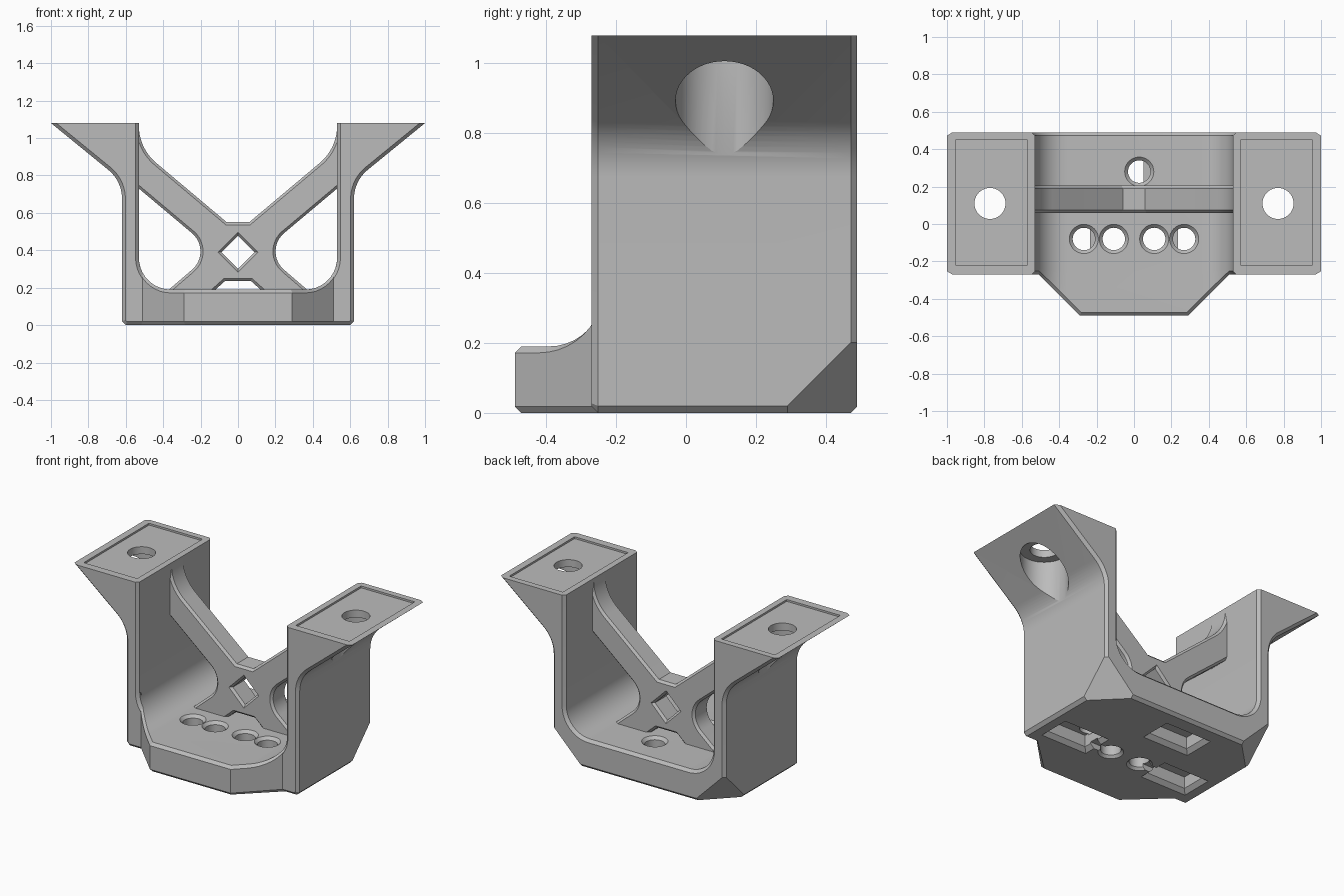
import bpy, bmesh, math
from mathutils import Vector, Matrix

old = bpy.data.objects.get("Cube")
if old:
    bpy.data.objects.remove(old, do_unlink=True)

grey = bpy.data.materials.new("matte grey")
grey.use_nodes = True
grey.diffuse_color = (0.5, 0.5, 0.5, 1)
grey.node_tree.nodes["Principled BSDF"].inputs["Base Color"].default_value = (0.5, 0.5, 0.5, 1)


def finish(bm, name):
    bmesh.ops.recalc_face_normals(bm, faces=bm.faces)
    mesh = bpy.data.meshes.new(name)
    bm.to_mesh(mesh)
    bm.free()
    mesh.materials.append(grey)
    obj = bpy.data.objects.new(name, mesh)
    bpy.context.collection.objects.link(obj)
    return obj


def rounded(points, steps=10):
    """Outline from (x, z, radius) corners, with arcs where radius is set."""
    out = []
    for i, (x, z, r) in enumerate(points):
        p = Vector((x, z))
        if not r:
            out.append(p)
            continue
        a = (Vector(points[i - 1][:2]) - p).normalized()
        b = (Vector(points[(i + 1) % len(points)][:2]) - p).normalized()
        half = a.angle(b) / 2
        centre = p + (a + b).normalized() * r / math.sin(half)
        start = p + a * r / math.tan(half) - centre
        end = p + b * r / math.tan(half) - centre
        turn = math.atan2(start.x * end.y - start.y * end.x, start.dot(end))
        for k in range(steps + 1):
            t = turn * k / steps
            c, s = math.cos(t), math.sin(t)
            out.append(centre + Vector((c * start.x - s * start.y, s * start.x + c * start.y)))
    return out


def mirrored(half):
    return half + [(-x, z, r) for x, z, r in reversed(half)]


def prism(outline, y0, y1):
    bm = bmesh.new()
    face = bm.faces.new([bm.verts.new((p.x, y0, p.y)) for p in outline])
    ext = bmesh.ops.extrude_face_region(bm, geom=[face])["geom"]
    bmesh.ops.translate(bm, vec=(0, y1 - y0, 0), verts=[g for g in ext if isinstance(g, bmesh.types.BMVert)])
    bmesh.ops.recalc_face_normals(bm, faces=bm.faces)
    return bm


def chamfer(bm, edges, size):
    bmesh.ops.bevel(bm, geom=edges, offset=size, segments=1, affect='EDGES', profile=0.5)


def rim(bm, top):
    """Edges around both end caps, leaving out those lying on the top."""
    return [e for e in bm.edges
            if abs(e.verts[0].co.y - e.verts[1].co.y) < 1e-5
            and min(v.co.z for v in e.verts) < top - 0.001]


def slice_off(bm, point, normal):
    bmesh.ops.bisect_plane(bm, geom=bm.verts[:] + bm.edges[:] + bm.faces[:],
                           plane_co=point, plane_no=normal, clear_outer=True)
    bmesh.ops.holes_fill(bm, edges=[e for e in bm.edges if e.is_boundary], sides=0)
    bmesh.ops.recalc_face_normals(bm, faces=bm.faces)


def lathe(rings, sides, place, scale=(1, 1)):
    """Stacked rings of (radius x, radius y, height), used as a cutter."""
    bm = bmesh.new()
    turn = math.pi / 4 if sides == 4 else 0
    loops = [[bm.verts.new((rx * math.cos(turn + math.tau * i / sides),
                            ry * math.sin(turn + math.tau * i / sides), z))
              for i in range(sides)] for rx, ry, z in rings]
    for lo, hi in zip(loops, loops[1:]):
        for i in range(sides):
            j = (i + 1) % sides
            bm.faces.new((lo[i], lo[j], hi[j], hi[i]))
    bm.faces.new(loops[0])
    bm.faces.new(loops[-1])
    bmesh.ops.transform(bm, matrix=place, verts=bm.verts)
    return finish(bm, "cutter")


def box(x, y, z, sx, sy, sz):
    k = math.sqrt(0.5)
    return lathe([(sx * k, sy * k, -sz / 2), (sx * k, sy * k, sz / 2)], 4, Matrix.Translation((x, y, z)))


def carve(obj, cutter):
    cutter.hide_render = True
    mod = obj.modifiers.new("carve", 'BOOLEAN')
    mod.operation, mod.solver, mod.object = 'DIFFERENCE', 'EXACT', cutter
    bpy.context.view_layer.objects.active = obj
    bpy.ops.object.modifier_apply(modifier=mod.name)
    bpy.data.objects.remove(cutter, do_unlink=True)


# U-shaped cradle with slanted flanges
cradle = prism(rounded(mirrored([
    (0.36, 0.19, 0), (0.53, 0.19, 0.17), (0.53, 1.08, 0), (1, 1.08, 0),
    (0.62, 0.77, 0.2), (0.62, 0.02, 0), (0.60, 0, 0)][1:])), -0.27, 0.49)
chamfer(cradle, rim(cradle, 1.08), 0.018)
for s in (-1, 1):
    slice_off(cradle, (s * 0.62, 0.27, 0), Vector((s, 1, -1)).normalized())
cradle = finish(cradle, "cradle_body")

# Front tongue continuing the curved floor
tongue = prism(rounded(mirrored([(0.53, 0, 0), (0.53, 0.36, 0), (0.53, 0.19, 0.1699)])), -0.49, -0.24)
for s in (-1, 1):
    slice_off(tongue, (s * 0.29, -0.49, 0), Vector((s, -1, 0)).normalized())
front_edges = [e for e in tongue.edges
               if sum(f.normal.y < -0.5 for f in e.link_faces) == 1
               and (e.verts[0].co - e.verts[1].co).xy.length > 1e-4]
chamfer(tongue, front_edges, 0.018)
tongue = finish(tongue, "front_tongue")

# Crossed brace between the walls
brace = prism(rounded(mirrored([
    (0.06, 0.55, 0), (0.53, 0.945, 0.26), (0.53, 1.07, 0), (0.56, 1.07, 0), (0.56, 0.755, 0),
    (0.131, 0.395, 0.128), (0.398, 0.165, 0), (0.148, 0.165, 0), (0.07, 0.235, 0)])), 0.06, 0.205)
chamfer(brace, rim(brace, 2), 0.014)
brace = finish(brace, "cross_brace")

# Diamond opening with flared mouths
diamond = [(0.13, 0.115, -0.09), (0.115, 0.1, -0.0725), (0.095, 0.083, -0.058),
           (0.095, 0.083, 0.058), (0.115, 0.1, 0.0725), (0.13, 0.115, 0.09)]
place = (Matrix.Translation((0, 0.1325, 0.39)) @ Matrix.Rotation(math.pi / 2, 4, 'X')
         @ Matrix.Rotation(math.pi / 4, 4, 'Z'))
diamond = [((a + b) / 2, (a + b) / 2, z) for a, b, z in diamond]
carve(brace, lathe(diamond, 4, place))

# Flange recess, screw hole and counterbore from below
for s in (-1, 1):
    carve(cradle, box(s * 0.7625, 0.115, 1.1, 0.385, 0.67, 0.064))
    at = Matrix.Translation((s * 0.77, 0.11, 0))
    carve(cradle, lathe([(0.14, 0.14, 0.4), (0.14, 0.14, 1.02)], 48, at))
    carve(cradle, lathe([(0.083, 0.083, 0.9), (0.083, 0.083, 1.2)], 40, at))


# Floor holes, flared at the top, and flared pockets underneath
def floor_hole(x, y, bottom):
    carve(cradle, lathe([(r, r, z) for r, z in bottom + [(0.06, 0.172), (0.078, 0.19), (0.078, 0.25)]],
                        32, Matrix.Translation((x, y, 0))))


def pocket(x, y):
    k = math.sqrt(2)
    rings = [((0.14 + c) * k, (0.08 + c) * k, z)
             for c, z in ((0.025, -0.05), (0.025, 0), (0, 0.025), (0, 0.1))]
    carve(cradle, lathe(rings, 4, Matrix.Translation((x, y, 0))))


for s in (-1, 1):
    pocket(s * 0.375, -0.08)
    floor_hole(s * 0.268, -0.08, [(0.06, 0.09)])
    floor_hole(s * 0.108, -0.08, [(0.075, -0.05), (0.075, 0), (0.06, 0.016)])
    carve(cradle, box(s * 0.18, -0.08, 0, 0.15, 0.06, 0.07))
pocket(-0.09, 0.28)
floor_hole(0.028, 0.28, [(0.06, 0.09)])

# Smooth the arcs, keep the corners crisp
bpy.ops.object.select_all(action='DESELECT')
for obj in (cradle, tongue, brace):
    obj.select_set(True)
bpy.context.view_layer.objects.active = cradle
bpy.ops.object.shade_smooth_by_angle(angle=math.radians(25))
